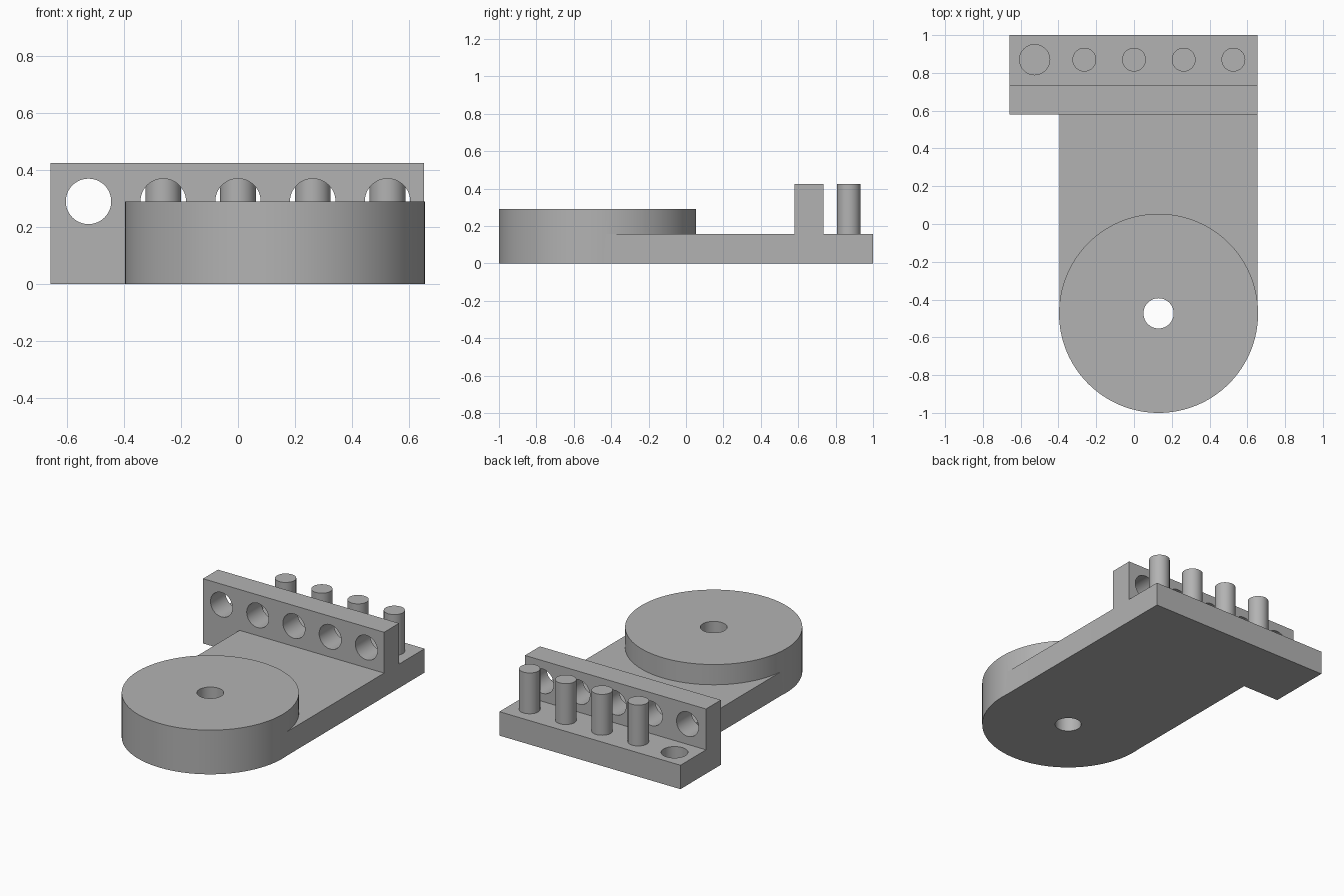
import bpy
import math

if "Cube" in bpy.data.objects:
    bpy.data.objects.remove(bpy.data.objects["Cube"], do_unlink=True)

grey = bpy.data.materials.new("plain grey")
grey.use_nodes = True
colour = (0.45, 0.45, 0.45, 1)
grey.diffuse_color = colour
grey.node_tree.nodes["Principled BSDF"].inputs["Base Color"].default_value = colour

PLATE_TOP, WALL_TOP, DISC_TOP = 0.157, 0.425, 0.29
DISC_X, DISC_Y, DISC_R = 0.13, -0.473, 0.527
PEG_Y, SPACING = 0.87, 0.263


def finish(obj, name):
    obj.name = name
    obj.data.materials.clear()
    obj.data.materials.append(grey)
    return obj


def box(name, low, high):
    centre = [(a + b) / 2 for a, b in zip(low, high)]
    bpy.ops.mesh.primitive_cube_add(size=1, location=centre)
    obj = bpy.context.object
    obj.scale = [b - a for a, b in zip(low, high)]
    bpy.ops.object.transform_apply(location=True, rotation=False, scale=True)
    return finish(obj, name)


def cylinder(name, radius, centre, length, sides=48, along_y=False):
    turn = (math.pi / 2, 0, 0) if along_y else (0, 0, 0)
    bpy.ops.mesh.primitive_cylinder_add(vertices=sides, radius=radius, depth=length,
                                        location=centre, rotation=turn)
    return finish(bpy.context.object, name)


def combine(target, tool, operation):
    mod = target.modifiers.new(operation.title(), "BOOLEAN")
    mod.operation, mod.solver, mod.object = operation, "EXACT", tool
    bpy.context.view_layer.objects.active = target
    bpy.ops.object.modifier_apply(modifier=mod.name)
    bpy.data.objects.remove(tool, do_unlink=True)


def smooth(obj):
    bpy.ops.object.select_all(action="DESELECT")
    obj.select_set(True)
    bpy.context.view_layer.objects.active = obj
    bpy.ops.object.shade_smooth_by_angle(angle=math.radians(30))


# Body: wide rear ledge, upright wall, arm and round pad joined as one solid
body = box("bracket_body", (-0.66, 0.58, 0), (0.655, 1, PLATE_TOP))
half = DISC_R - 0.002
combine(body, box("arm", (DISC_X - half, DISC_Y, 0), (DISC_X + half, 0.7, PLATE_TOP)), "UNION")
combine(body, box("wall", (-0.66, 0.58, 0), (0.655, 0.735, WALL_TOP)), "UNION")
combine(body, cylinder("round_pad", DISC_R, (DISC_X, DISC_Y, DISC_TOP / 2), DISC_TOP, 128), "UNION")

# Pivot hole, row of wall holes and blind ledge socket
combine(body, cylinder("pivot_cutter", 0.08, (DISC_X, DISC_Y, 0.15), 1), "DIFFERENCE")
for i in range(-2, 3):
    cutter = cylinder("wall_cutter", 0.08, (i * SPACING, 0.65, 0.29), 0.4, along_y=True)
    combine(body, cutter, "DIFFERENCE")
combine(body, cylinder("socket_cutter", 0.08, (-2 * SPACING, PEG_Y, 0.13), 0.2), "DIFFERENCE")
smooth(body)

# Upright pegs behind the wall
for i in range(-1, 3):
    height = WALL_TOP - PLATE_TOP
    peg = cylinder(f"peg_{i + 2}", 0.063, (i * SPACING, PEG_Y, PLATE_TOP + height / 2), height)
    smooth(peg)
